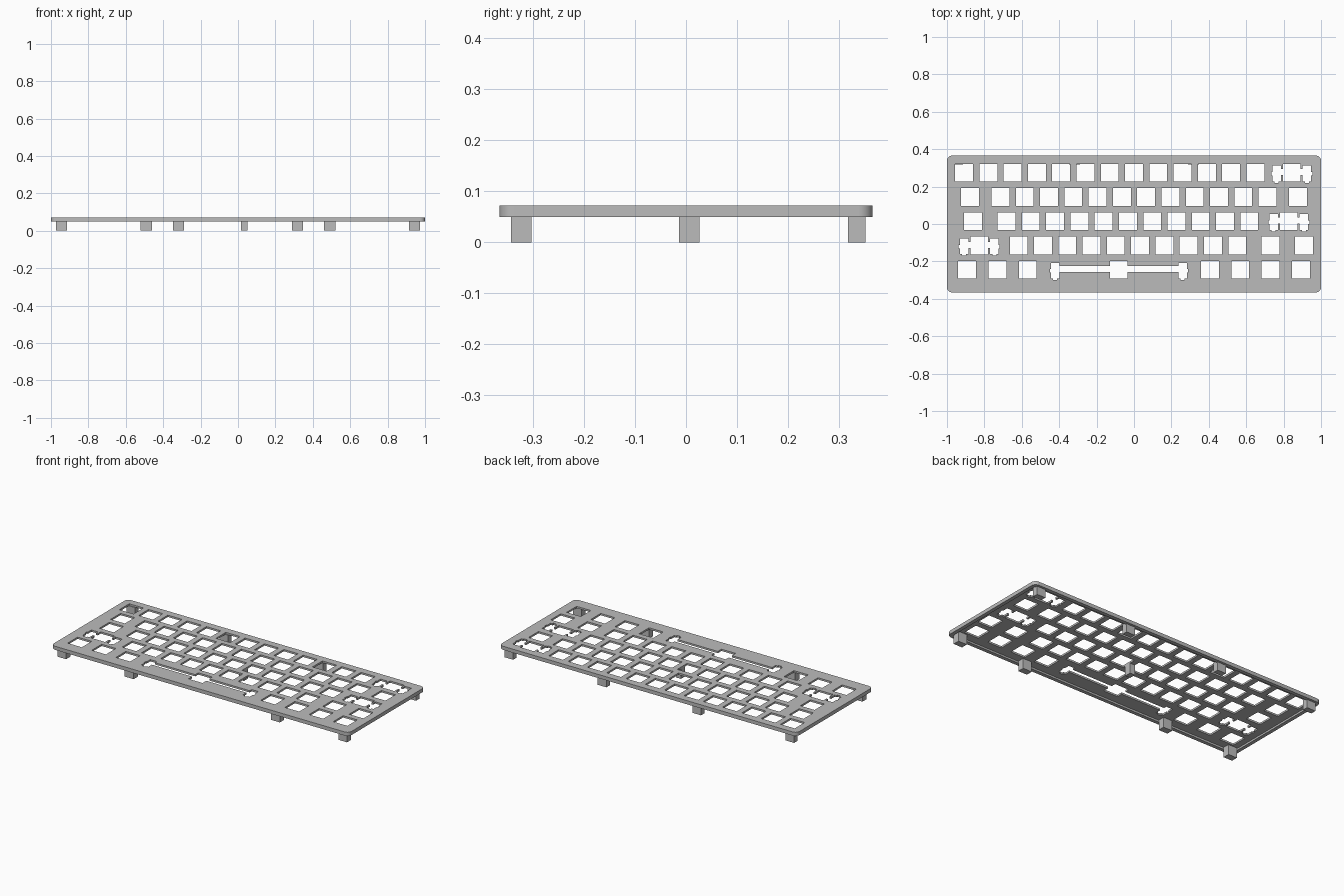
import bpy, bmesh, math

if "Cube" in bpy.data.objects:
    bpy.data.objects.remove(bpy.data.objects["Cube"])

MM = 0.1298 / 19.05      # one millimetre in scene units
PITCH = 0.1298           # key spacing
ROW_Y = 0.0147           # centre of the middle row
HX, HY = 1.0, 0.366      # half size of plate
Z_LOW, Z_MID, Z_TOP = 0.05, 0.061, 0.072

grey = bpy.data.materials.new("plate_grey")
grey.diffuse_color = (0.5, 0.5, 0.5, 1)
grey.use_nodes = True
grey.node_tree.nodes["Principled BSDF"].inputs["Base Color"].default_value = grey.diffuse_color


def rounded_rect(hx, hy, r, n=8):
    pts = []
    for q, (sx, sy) in enumerate([(1, 1), (-1, 1), (-1, -1), (1, -1)]):
        for i in range(n + 1):
            a = math.pi / 2 * (q + i / n)
            pts.append((sx * (hx - r) + r * math.cos(a), sy * (hy - r) + r * math.sin(a)))
    return pts


def switch(cx, cy):
    h = 7 * MM
    return [(cx - h, cy - h), (cx + h, cy - h), (cx + h, cy + h), (cx - h, cy + h)]


def stabilised(cx, cy, s):
    # switch hole joined to a stabiliser hole on each side, s = offset in mm
    w, n = 3.325, 1.525
    half = [(7, 7), (7, 2.8), (s - w, 2.8), (s - w, 5.53), (s + w, 5.53), (s + w, 0.5),
            (s + 4.2, 0.5), (s + 4.2, -2.3), (s + w, -2.3), (s + w, -6.77), (s + n, -6.77),
            (s + n, -7.97), (s - n, -7.97), (s - n, -6.77), (s - w, -6.77), (s - w, -1.8),
            (7, -1.8), (7, -7)]
    full = half + [(-x, y) for x, y in reversed(half)]
    return [(cx + x * MM, cy + y * MM) for x, y in full]


def slab(name, outlines, z0, z1):
    # filled 2D curve with holes, extruded to a closed mesh
    cu = bpy.data.curves.new(name, 'CURVE')
    cu.dimensions, cu.fill_mode, cu.extrude = '2D', 'BOTH', (z1 - z0) / 2
    for pts in outlines:
        sp = cu.splines.new('POLY')
        sp.points.add(len(pts) - 1)
        for p, (x, y) in zip(sp.points, pts):
            p.co = (x, y, 0, 1)
        sp.use_cyclic_u = True
    ob = bpy.data.objects.new(name, cu)
    bpy.context.collection.objects.link(ob)
    bpy.ops.object.select_all(action='DESELECT')
    ob.select_set(True)
    bpy.context.view_layer.objects.active = ob
    bpy.ops.object.convert(target='MESH')
    ob = bpy.context.view_layer.objects.active
    bm = bmesh.new()
    bm.from_mesh(ob.data)
    bmesh.ops.translate(bm, verts=bm.verts, vec=(0, 0, (z0 + z1) / 2))
    bmesh.ops.remove_doubles(bm, verts=bm.verts, dist=1e-5)
    bmesh.ops.recalc_face_normals(bm, faces=bm.faces)
    bm.to_mesh(ob.data)
    bm.free()
    ob.data.materials.clear()
    ob.data.materials.append(grey)
    return ob


# Key widths row by row, from back to front
rows = [[1] * 13 + [2],
        [1.5] + [1] * 12 + [1.5],
        [1.75] + [1] * 11 + [2.25],
        [2.25] + [1] * 10 + [1.75, 1],
        [1.25] * 3 + [6.25] + [1.25] * 4]
outlines = [rounded_rect(HX, HY, 0.028)]
for r, widths in enumerate(rows):
    x = -7.5
    for w in widths:
        cx, cy = (x + w / 2) * PITCH, ROW_Y + (2 - r) * PITCH
        if w >= 2:
            outlines.append(stabilised(cx, cy, 50 if w > 6 else 11.9))
        else:
            outlines.append(switch(cx, cy))
        x += w

# Plate, hollowed below so a rim remains round the edge
plate = slab("switch_plate", outlines, Z_LOW, Z_TOP)
recess = slab("recess_cutter", [rounded_rect(HX - 0.022, HY - 0.022, 0.012)], 0.03, Z_MID)
recess.hide_render = True
mod = plate.modifiers.new("recess", 'BOOLEAN')
mod.operation, mod.solver, mod.object = 'DIFFERENCE', 'EXACT', recess
bpy.ops.object.select_all(action='DESELECT')
plate.select_set(True)
bpy.context.view_layer.objects.active = plate
bpy.ops.object.modifier_apply(modifier=mod.name)
bpy.data.objects.remove(recess)
bpy.ops.object.shade_smooth_by_angle(angle=math.radians(30))


# Support legs
def leg(name, x, y, sx, sy):
    bpy.ops.mesh.primitive_cube_add(size=1, location=(x, y, Z_MID / 2))
    ob = bpy.context.object
    ob.name = name
    ob.scale = (sx, sy, Z_MID)
    ob.data.materials.append(grey)


for side, s in (("left", -1), ("right", 1)):
    leg("front_corner_leg_" + side, s * 0.944, -0.323, 0.058, 0.04)
    leg("front_inner_leg_" + side, s * 0.491, -0.323, 0.06, 0.04)
    leg("back_corner_leg_" + side, s * 0.944, 0.335, 0.058, 0.034)
    leg("back_inner_leg_" + side, s * 0.318, 0.335, 0.058, 0.034)
leg("centre_leg", 0.0325, 0.006, 0.034, 0.04)
